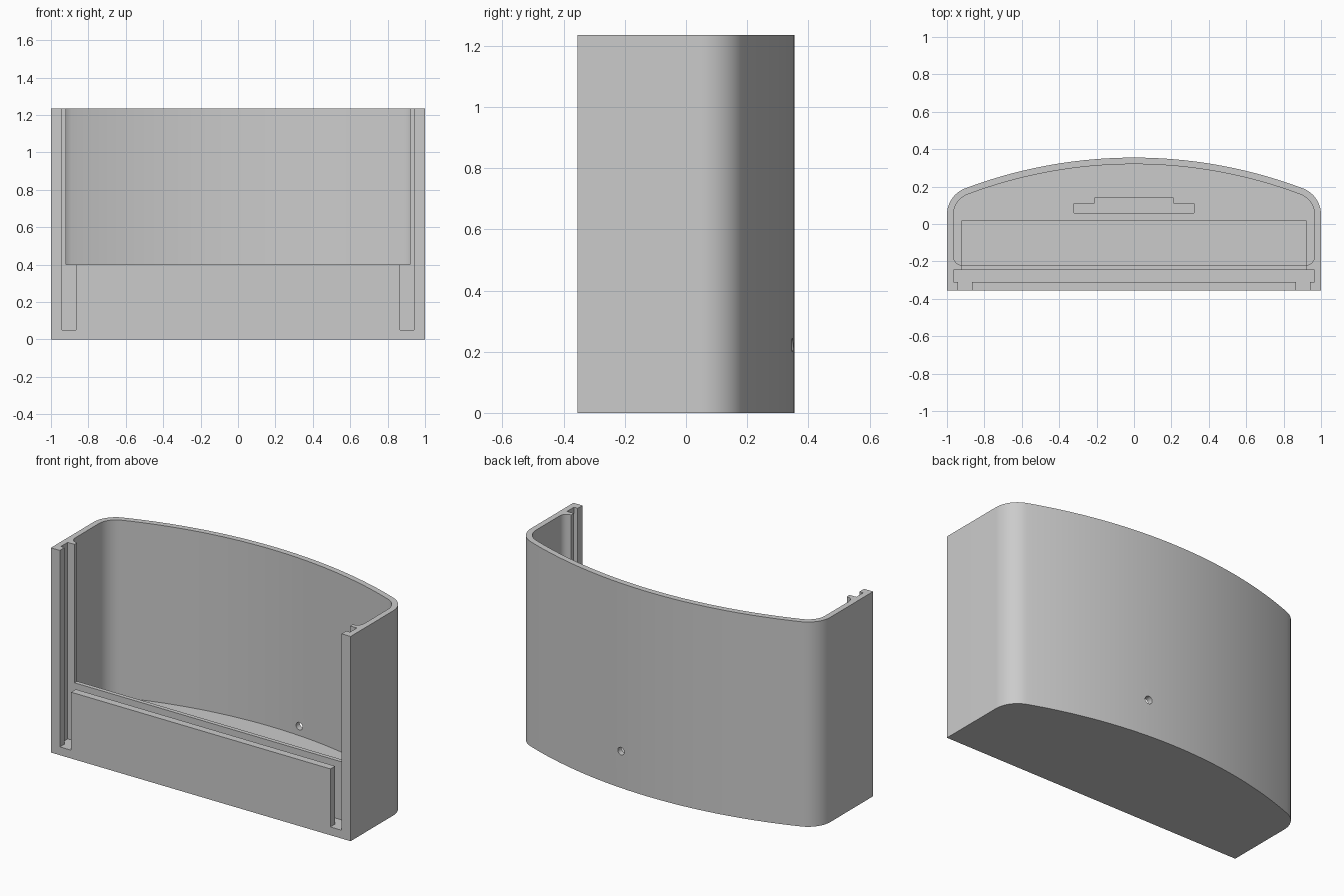
import bpy, bmesh
from math import atan2, cos, sin, pi, sqrt, radians
from mathutils import Matrix

cube = bpy.data.objects.get("Cube")
if cube:
    bpy.data.objects.remove(cube, do_unlink=True)

HEIGHT, DEPTH, WALL, ABOVE = 1.235, 0.355, 0.035, 1.4
FLOOR, LOW_FLOOR, SILL = 0.165, 0.05, 0.4

grey = bpy.data.materials.new("light_grey")
grey.use_nodes = True
colour = (0.6, 0.6, 0.6, 1)
grey.diffuse_color = colour
grey.node_tree.nodes["Principled BSDF"].inputs["Base Color"].default_value = colour


def new_object(name, bm):
    bmesh.ops.recalc_face_normals(bm, faces=bm.faces)
    mesh = bpy.data.meshes.new(name)
    bm.to_mesh(mesh)
    bm.free()
    obj = bpy.data.objects.new(name, mesh)
    bpy.context.collection.objects.link(obj)
    mesh.materials.append(grey)
    return obj


def prism(name, outline, z0, z1):
    bm = bmesh.new()
    face = bm.faces.new([bm.verts.new((x, y, z0)) for x, y in outline])
    top = bmesh.ops.extrude_face_region(bm, geom=[face])["geom"]
    for v in top:
        if isinstance(v, bmesh.types.BMVert):
            v.co.z = z1
    return new_object(name, bm)


def box(name, x0, x1, y0, y1, z0, z1):
    return prism(name, [(x0, y0), (x1, y0), (x1, y1), (x0, y1)], z0, z1)


def arc(cx, cy, r, a0, a1, steps):
    return [(cx + r * cos(a0 + (a1 - a0) * i / steps),
             cy + r * sin(a0 + (a1 - a0) * i / steps)) for i in range(steps + 1)]


def bowed_back(inset):
    """Shallow arc blended into the straight sides by round corners."""
    radius, corner, corner_y = 2.56, 0.15, 0.05
    fx = 1 - corner
    cy = corner_y - sqrt((radius - corner) ** 2 - fx ** 2)
    cy_top = cy + radius
    t = atan2(corner_y - cy, fx)
    shift = DEPTH - cy_top
    right = arc(fx, corner_y + shift, corner - inset, 0, t, 14)
    middle = arc(0, cy + shift, radius - inset, t, pi - t, 48)
    left = arc(-fx, corner_y + shift, corner - inset, pi - t, pi, 14)
    return right + middle[1:-1] + left


# Solid body
body = prism("curved_housing", bowed_back(0) + [(-1, -DEPTH), (1, -DEPTH)], 0, HEIGHT)

# Main cavity with rounded front corners
inner, front, r = 1 - WALL, -0.22, 0.045
cavity = (bowed_back(WALL)
          + arc(-inner + r, front + r, r, pi, 1.5 * pi, 6)
          + arc(inner - r, front + r, r, 1.5 * pi, 2 * pi, 6))
cutters = [prism("cavity_cutter", cavity, FLOOR, ABOVE)]

# Lower front floor, and stepped pocket in the raised floor
cutters.append(box("low_floor_cutter", -inner + r, inner - r, front, 0.02, LOW_FLOOR, 0.3))
half = [(0.32, 0.06), (0.32, 0.11), (0.21, 0.11), (0.21, 0.14)]
pocket = half + [(-x, y) for x, y in reversed(half)]
cutters.append(prism("pocket_cutter", pocket, LOW_FLOOR, 0.3))

# Panel groove, front opening and inner opening
cutters.append(box("groove_cutter", -inner, inner, -0.31, -0.245, LOW_FLOOR, ABOVE))
cutters.append(box("front_opening_cutter", -0.94, 0.94, -0.5, -0.28, SILL, ABOVE))
cutters.append(box("inner_opening_cutter", -0.92, 0.92, -0.28, -0.19, SILL, ABOVE))

# Narrow slots beside the front panel
for side in (-1, 1):
    x0, x1 = sorted((side * 0.865, side * 0.94))
    cutters.append(box("side_slot_cutter", x0, x1, -0.5, -0.28, LOW_FLOOR, ABOVE))

# Round cable hole through the back
bm = bmesh.new()
bmesh.ops.create_cone(bm, cap_ends=True, segments=24, radius1=0.023, radius2=0.023, depth=0.2,
                      matrix=Matrix.Translation((0.19, 0.33, 0.222)) @ Matrix.Rotation(pi / 2, 4, "X"))
cutters.append(new_object("cable_hole_cutter", bm))

bpy.ops.object.select_all(action="DESELECT")
body.select_set(True)
bpy.context.view_layer.objects.active = body
for cutter in cutters:
    cutter.hide_render = True
    cut = body.modifiers.new(cutter.name, "BOOLEAN")
    cut.operation, cut.solver, cut.object = "DIFFERENCE", "EXACT", cutter
    bpy.ops.object.modifier_apply(modifier=cut.name)
for cutter in cutters:
    bpy.data.objects.remove(cutter, do_unlink=True)

bpy.ops.object.shade_smooth_by_angle(angle=radians(30))
